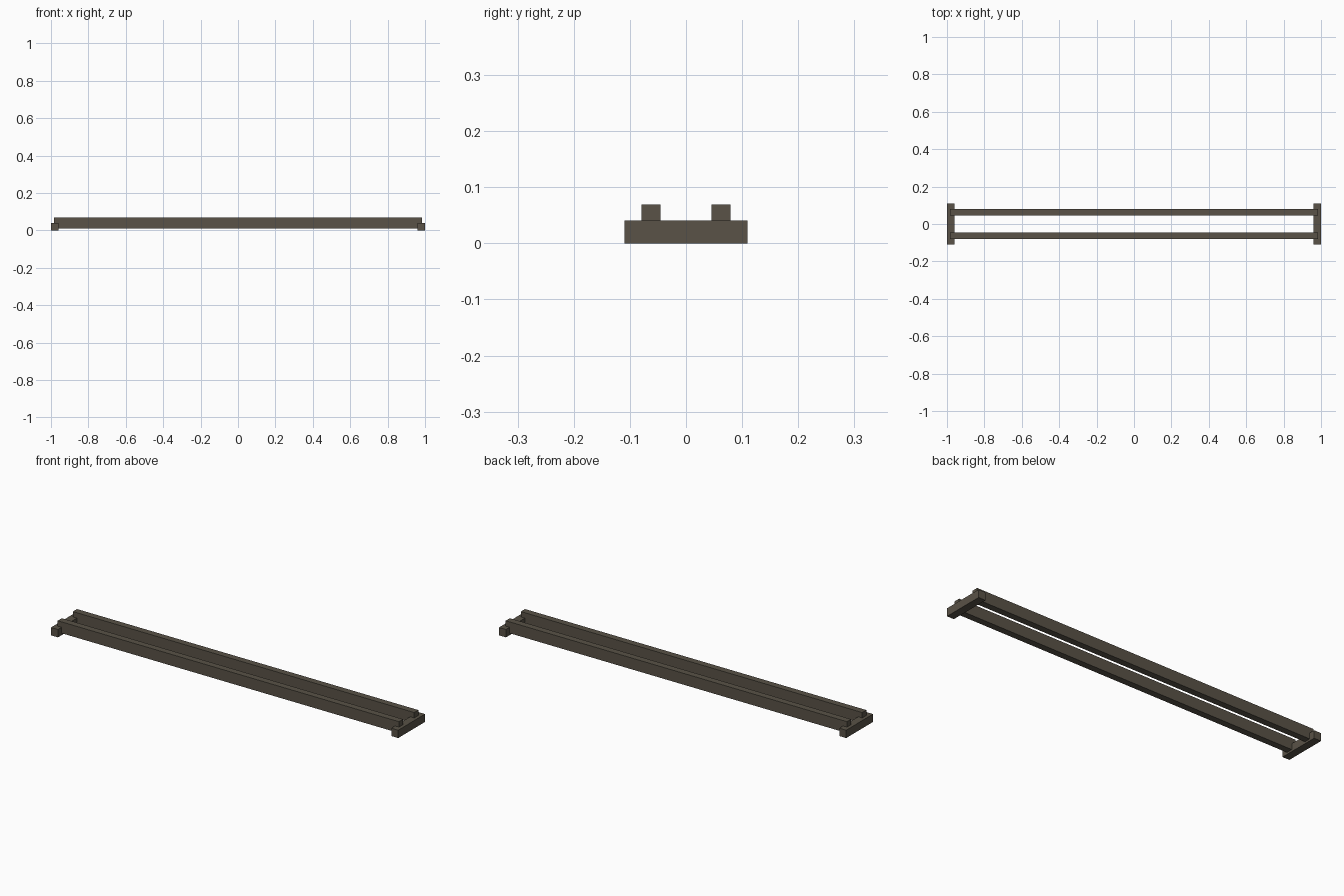
import bpy
import bmesh

if "Cube" in bpy.data.objects:
    bpy.data.objects.remove(bpy.data.objects["Cube"])

# Dark weathered brown
mat = bpy.data.materials.new("dark_brown")
mat.diffuse_color = (0.10, 0.085, 0.063, 1)
mat.use_nodes = True
mat.node_tree.nodes["Principled BSDF"].inputs["Base Color"].default_value = mat.diffuse_color


def box(name, x0, x1, y0, y1, z0, z1):
    bm = bmesh.new()
    bmesh.ops.create_cube(bm, size=1)
    for v in bm.verts:
        v.co = (x1 if v.co.x > 0 else x0,
                y1 if v.co.y > 0 else y0,
                z1 if v.co.z > 0 else z0)
    mesh = bpy.data.meshes.new(name)
    bm.to_mesh(mesh)
    bm.free()
    mesh.materials.append(mat)
    obj = bpy.data.objects.new(name, mesh)
    bpy.context.collection.objects.link(obj)
    return obj


# Two long rails, standing on edge
for name, y in (("front_rail", -0.0625), ("back_rail", 0.0625)):
    box(name, -0.983, 0.983, y - 0.017, y + 0.017, 0.01, 0.069)

# Cross bars that carry the rail ends
for name, x in (("left_cross_bar", -0.98), ("right_cross_bar", 0.98)):
    box(name, x - 0.02, x + 0.02, -0.11, 0.11, 0.0, 0.041)
